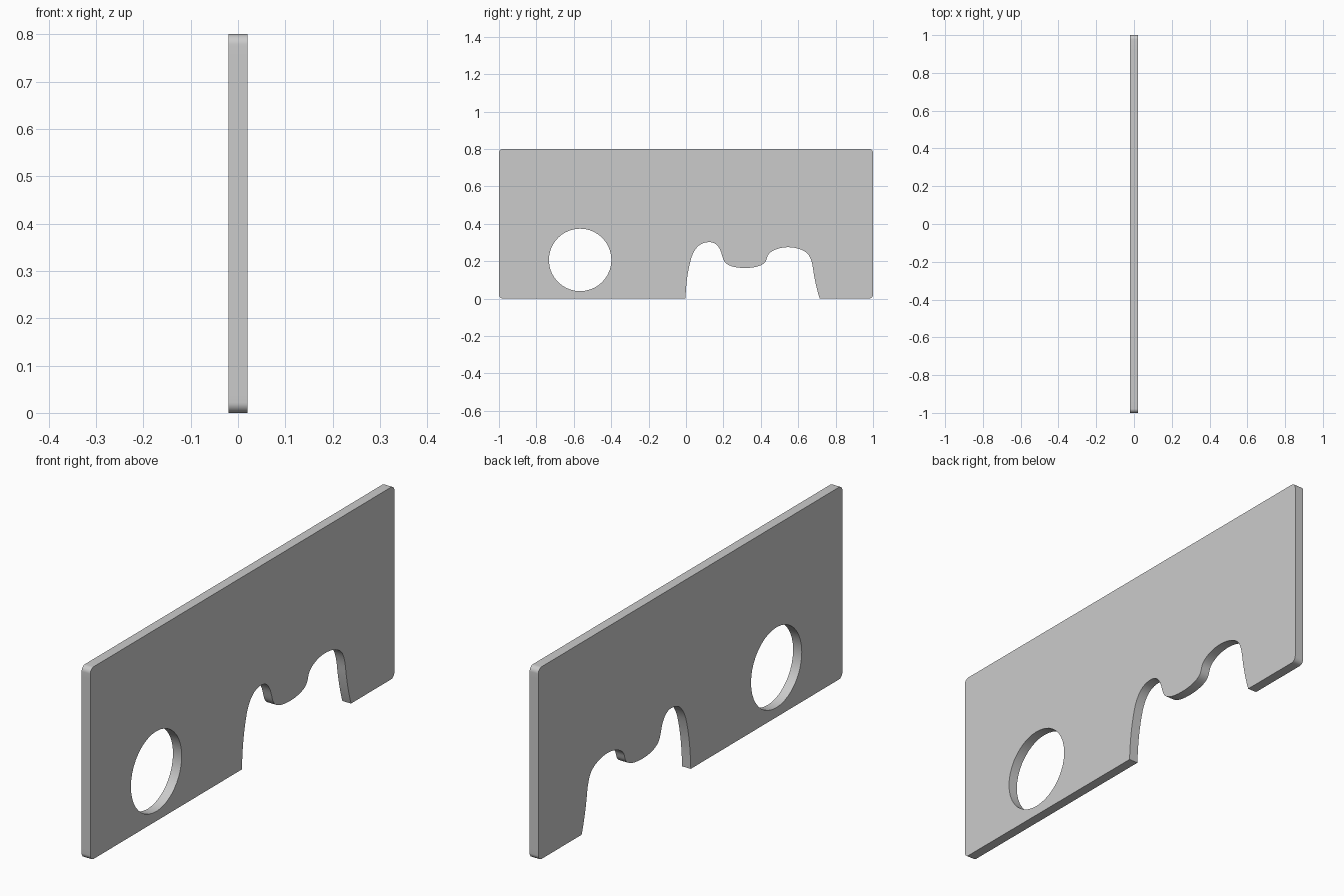
import bpy
from math import radians, cos, sin, pi

if "Cube" in bpy.data.objects:
    bpy.data.objects.remove(bpy.data.objects["Cube"])

K = 0.5523          # bezier handle ratio for a quarter circle
R = 0.022           # corner radius
HALF = 0.02         # half thickness

curve = bpy.data.curves.new("panel", 'CURVE')
curve.dimensions = '2D'
curve.fill_mode = 'BOTH'
curve.extrude = HALF
curve.resolution_u = 10


def add_loop(points):
    """Closed bezier loop from (position, left handle offset, right handle offset)."""
    s = curve.splines.new('BEZIER')
    s.bezier_points.add(len(points) - 1)
    s.use_cyclic_u = True
    for bp, ((x, y), l, r) in zip(s.bezier_points, points):
        bp.handle_left_type = bp.handle_right_type = 'FREE'
        bp.co = (x, y, 0)
        bp.handle_left = (x + l[0], y + l[1], 0)
        bp.handle_right = (x + r[0], y + r[1], 0)


def corner(x, y, d_in, d_out):
    """Rounded corner, entered along d_in and left along d_out."""
    k = K * R
    return [((x - d_in[0] * R, y - d_in[1] * R), (0, 0), (d_in[0] * k, d_in[1] * k)),
            ((x + d_out[0] * R, y + d_out[1] * R), (-d_out[0] * k, -d_out[1] * k), (0, 0))]


# wavy notch in the bottom edge, left to right
notch = [
    ((-0.003, 0.0), (0, 0), (0.004, 0.10)),
    ((0.03, 0.223), (-0.018, -0.06), (0.02, 0.055)),
    ((0.125, 0.302), (-0.045, 0), (0.035, 0)),
    ((0.187, 0.25), (-0.010, 0.027), (0.010, -0.030)),
    ((0.213, 0.19), (-0.014, 0.014), (0.020, -0.018)),
    ((0.315, 0.164), (-0.045, 0), (0.045, 0)),
    ((0.415, 0.187), (-0.018, -0.014), (0.014, 0.012)),
    ((0.435, 0.225), (-0.006, -0.018), (0.008, 0.026)),
    ((0.545, 0.275), (-0.055, 0), (0.05, 0)),
    ((0.655, 0.235), (-0.018, 0.022), (0.014, -0.020)),
    ((0.68, 0.155), (-0.004, 0.03), (0.005, -0.04)),
    ((0.715, 0.0), (-0.018, 0.055), (0, 0)),
]

# plate outline with the notch
add_loop(corner(-1, 0, (0, -1), (1, 0)) + notch
         + corner(1, 0, (1, 0), (0, 1))
         + corner(1, 0.8, (0, 1), (-1, 0))
         + corner(-1, 0.8, (-1, 0), (0, -1)))

# round hole
r, k, hole = 0.167, 0.167 * K, []
for i in range(4):
    a = i * pi / 2
    t = (-sin(a) * k, cos(a) * k)
    hole.append(((-0.566 + r * cos(a), 0.207 + r * sin(a)), (-t[0], -t[1]), t))
add_loop(hole)

# stand the plate upright in the YZ plane and turn it into a mesh
panel = bpy.data.objects.new("panel", curve)
bpy.context.collection.objects.link(panel)
panel.rotation_euler = (radians(90), 0, radians(90))
bpy.context.view_layer.objects.active = panel
panel.select_set(True)
bpy.ops.object.convert(target='MESH')
panel = bpy.context.object
bpy.ops.object.transform_apply(rotation=True)

# weld the caps to the rim and shade
bpy.ops.object.mode_set(mode='EDIT')
bpy.ops.mesh.select_all(action='SELECT')
bpy.ops.mesh.remove_doubles(threshold=0.00005)
bpy.ops.mesh.normals_make_consistent(inside=False)
bpy.ops.object.mode_set(mode='OBJECT')
bpy.ops.object.shade_smooth_by_angle(angle=radians(30))
